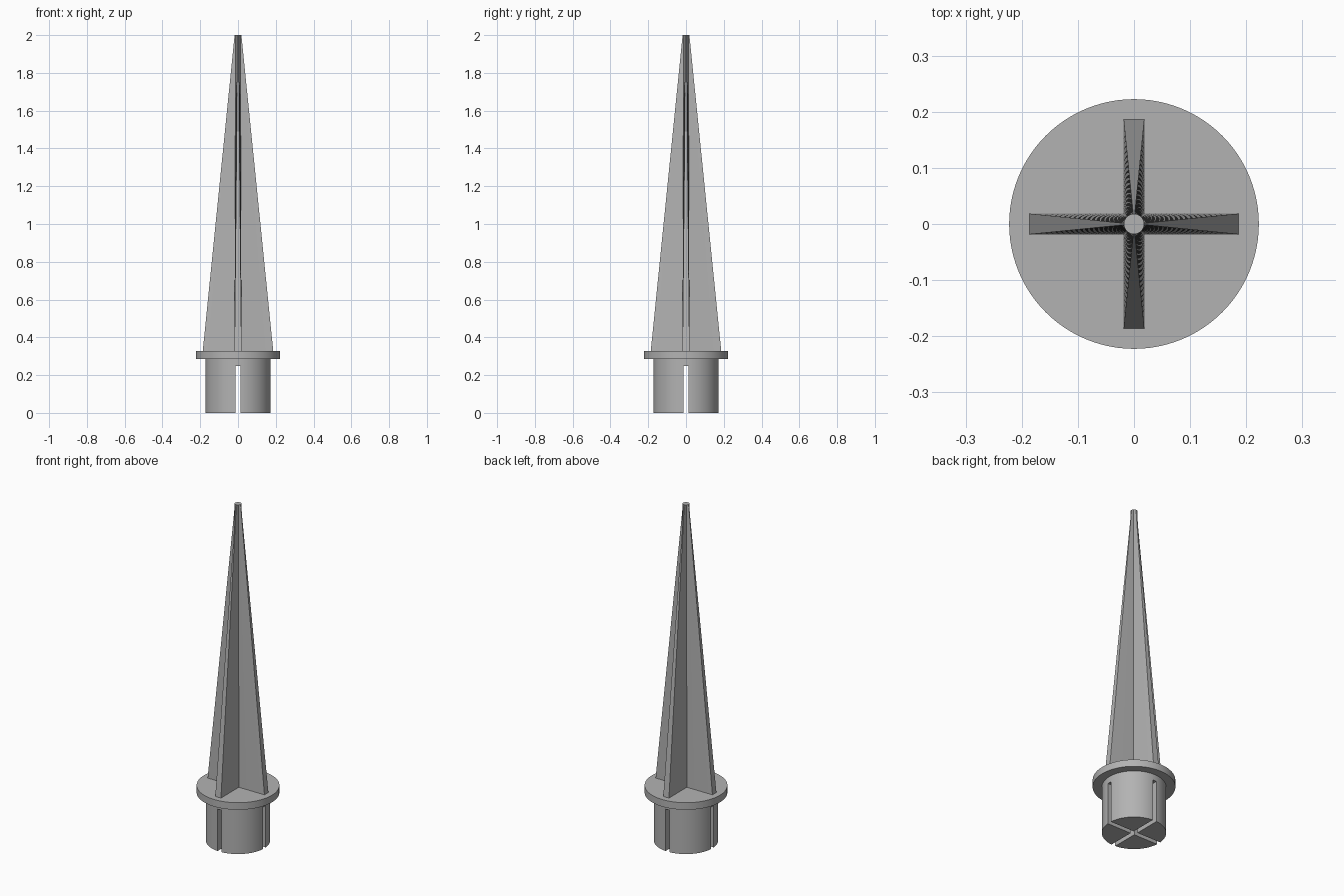
import bpy, bmesh
from math import sin, cos, pi, radians
from mathutils import Vector

cube = bpy.data.objects.get("Cube")
if cube:
    bpy.data.objects.remove(cube, do_unlink=True)

# Main sizes
PLUG_R, SLOT_W, SLOT_TOP = 0.173, 0.026, 0.249
FLANGE_R, FLANGE_Z, SPIKE_Z, TIP_Z = 0.2225, 0.286, 0.328, 2.0
FIN_LEN, FIN_HALF, TIP_R = 0.1865, 0.0185, 0.018

grey = bpy.data.materials.new("plain grey")
grey.use_nodes = True
colour = (0.45, 0.45, 0.45, 1)
grey.diffuse_color = colour
grey.node_tree.nodes["Principled BSDF"].inputs["Base Color"].default_value = colour


def finish(bm, name):
    bmesh.ops.recalc_face_normals(bm, faces=bm.faces)
    mesh = bpy.data.meshes.new(name)
    bm.to_mesh(mesh)
    bm.free()
    mesh.materials.append(grey)
    obj = bpy.data.objects.new(name, mesh)
    bpy.context.collection.objects.link(obj)
    return obj


def activate(obj):
    bpy.ops.object.select_all(action='DESELECT')
    obj.select_set(True)
    bpy.context.view_layer.objects.active = obj


def smooth(obj):
    activate(obj)
    bpy.ops.object.shade_smooth_by_angle(angle=radians(25))


def disc(name, radius, z0, z1, sides=96):
    bm = bmesh.new()
    bmesh.ops.create_cone(bm, cap_ends=True, segments=sides, radius1=radius,
                          radius2=radius, depth=z1 - z0)
    bmesh.ops.translate(bm, verts=bm.verts, vec=(0, 0, (z0 + z1) / 2))
    return finish(bm, name)


# Plug with two crossing slots cut up from below
plug = disc("slotted_plug", PLUG_R, 0, FLANGE_Z)
for size in ((SLOT_W, 1), (1, SLOT_W)):
    bm = bmesh.new()
    bmesh.ops.create_cube(bm, size=1)
    bmesh.ops.scale(bm, verts=bm.verts, vec=(*size, 2 * SLOT_TOP))
    cutter = finish(bm, "slot_cutter")
    cutter.hide_render = True
    mod = plug.modifiers.new("slot", 'BOOLEAN')
    mod.operation, mod.solver, mod.object = 'DIFFERENCE', 'EXACT', cutter
    activate(plug)
    bpy.ops.object.modifier_apply(modifier=mod.name)
    bpy.data.objects.remove(cutter, do_unlink=True)
smooth(plug)

# Flange
smooth(disc("flange", FLANGE_R, FLANGE_Z, SPIKE_Z))

# Spike: a cross-shaped foot lofted to a small round tip
STEPS = 16
side = FIN_LEN - FIN_HALF
end_angle = pi / 4 * FIN_HALF / (FIN_HALF + side)  # share of the tip arc


def half_fin():
    """Foot point and tip angle, from the outer corner to the inner corner."""
    for i in range(STEPS):
        t = i / STEPS
        yield FIN_LEN - side * t, end_angle + (pi / 4 - end_angle) * t


bm = bmesh.new()
foot, tip = [], []
for quarter in range(4):
    turn = quarter * pi / 2
    right = [(x, -FIN_HALF, -a) for x, a in reversed(list(half_fin()))]
    left = [(x, FIN_HALF, a) for x, a in half_fin()]
    inner = [(FIN_HALF, FIN_HALF, pi / 4)]
    for x, y, a in right + left + inner:
        c, s = cos(turn), sin(turn)
        foot.append(bm.verts.new((x * c - y * s, x * s + y * c, SPIKE_Z)))
        tip.append(bm.verts.new((TIP_R * cos(a + turn), TIP_R * sin(a + turn), TIP_Z)))
count = len(foot)
for i in range(count):
    j = (i + 1) % count
    bm.faces.new((foot[i], foot[j], tip[j], tip[i]))
bm.faces.new(tip)
bm.faces.new(foot[::-1])
smooth(finish(bm, "finned_spike"))
